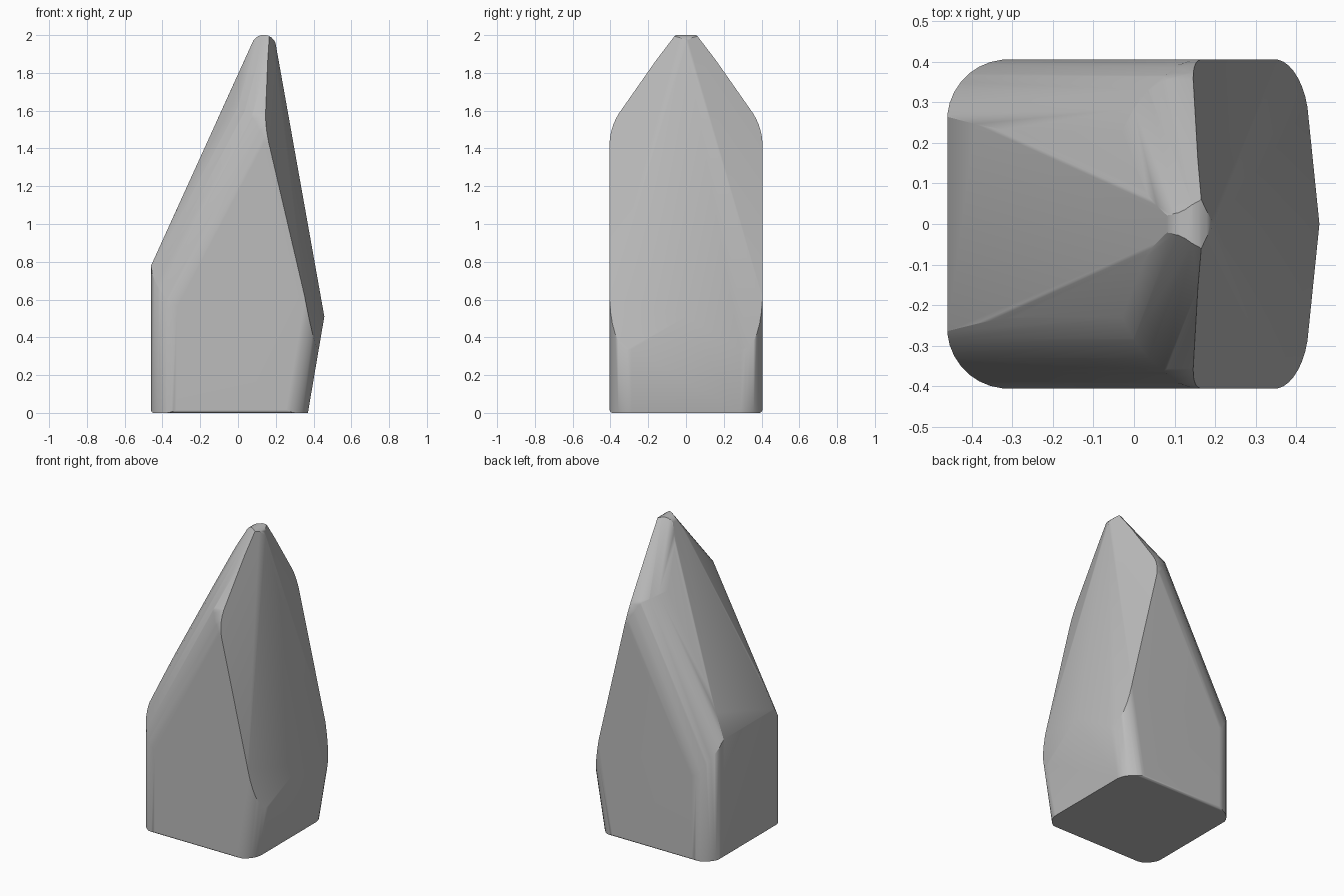
import bpy, bmesh
from mathutils import Vector, Matrix

cube = bpy.data.objects.get("Cube")
if cube:
    bpy.data.objects.remove(cube, do_unlink=True)

INSIDE = Vector((0, 0, 0.5))


def plane(a, b, c):
    """Outward plane (normal, distance) through three points."""
    a, b, c = Vector(a), Vector(b), Vector(c)
    n = (b - a).cross(c - a).normalized()
    if n.dot(a - INSIDE) < 0:
        n.negate()
    return n, n.dot(a)


def mirrored(p):
    return Vector((p[0].x, -p[0].y, p[0].z)), p[1]


def cut(bm, p):
    """Slice away everything outside the plane and cap the opening."""
    n, d = p
    res = bmesh.ops.bisect_plane(bm, geom=bm.verts[:] + bm.edges[:] + bm.faces[:],
                                 dist=1e-5, plane_co=n * d, plane_no=n, clear_outer=True)
    edges = [e for e in res["geom_cut"]
             if isinstance(e, bmesh.types.BMEdge) and e.is_boundary]
    if len(edges) > 2:
        bmesh.ops.contextual_create(bm, geom=edges)


def rounding(p, q, radius, steps=6):
    """Planes tangent to an arc that rounds the edge between two planes."""
    (n1, d1), (n2, d2) = p, q
    axis = n1.cross(n2)
    rows = Matrix((n1, n2, axis))
    centre = rows.inverted() @ Vector((d1 - radius, d2 - radius, 0))
    for i in range(1, steps):
        n = n1.slerp(n2, i / steps)
        yield n, n.dot(centre) + radius


# Main faces of the stone
base = (Vector((0, 0, -1)), 0.0)
side = (Vector((0, 1, 0)), 0.405)
back_wall = (Vector((-1, 0, 0)), 0.46)
slope = plane((-0.46, 0, 0.78), (-0.46, 1, 0.78), (0.076, 0, 1.96))
lower_front = plane((0.37, 0, 0), (0.37, 1, 0), (0.457, 0, 0.51))
ridge = plane((0.457, 0, 0.51), (0.2, 0, 1.95), (0.2, 1, 1.95))
keel = plane((0.457, 0, 0.51), (0.2, 0, 1.95), (0.429, 0.27, 0.35))
facet = plane((0.2, 0, 1.95), (0.13, 0.405, 1.57), (0.378, 0.405, 0.51))
flank = plane((0.08, 0.06, 1.96), (-0.46, 0.29, 0.78), (-0.03, 0.345, 1.55))
shoulder = plane((0, 0.065, 2), (1, 0.065, 2), (0, 0.345, 1.6))

# Faces and rounded edges repeated on both sides
pair = [side, flank, shoulder, keel, facet]
pair += rounding(side, back_wall, 0.15, 8)
pair += rounding(side, lower_front, 0.13, 8)
pair += rounding(side, flank, 0.3)
pair += rounding(side, shoulder, 0.32)
pair += rounding(flank, slope, 0.1, 4)
pair += rounding(flank, shoulder, 0.2, 4)
pair += rounding(side, base, 0.02, 4)

# Faces and rounded edges on the centre line
single = [base, back_wall, slope, lower_front]
single += rounding(slope, ridge, 0.065, 9)
single += rounding(back_wall, base, 0.015, 4)

bm = bmesh.new()
bmesh.ops.create_cube(bm, size=6)
for p in single:
    cut(bm, p)
for p in pair:
    cut(bm, p)
    cut(bm, mirrored(p))
bmesh.ops.remove_doubles(bm, verts=bm.verts[:], dist=0.0008)
bmesh.ops.recalc_face_normals(bm, faces=bm.faces[:])

mesh = bpy.data.meshes.new("pointed_stone")
bm.to_mesh(mesh)
bm.free()
stone = bpy.data.objects.new("pointed_stone", mesh)
bpy.context.collection.objects.link(stone)

# Stone colour
grey = bpy.data.materials.new("stone_grey")
grey.use_nodes = True
colour = (0.5, 0.5, 0.5, 1)
grey.diffuse_color = colour
grey.node_tree.nodes["Principled BSDF"].inputs["Base Color"].default_value = colour
mesh.materials.append(grey)

# Smooth shading with crisp creases
bpy.ops.object.select_all(action="DESELECT")
stone.select_set(True)
bpy.context.view_layer.objects.active = stone
bpy.ops.object.shade_smooth_by_angle(angle=0.5)
weighted = stone.modifiers.new("weighted_normals", "WEIGHTED_NORMAL")
weighted.keep_sharp = True
